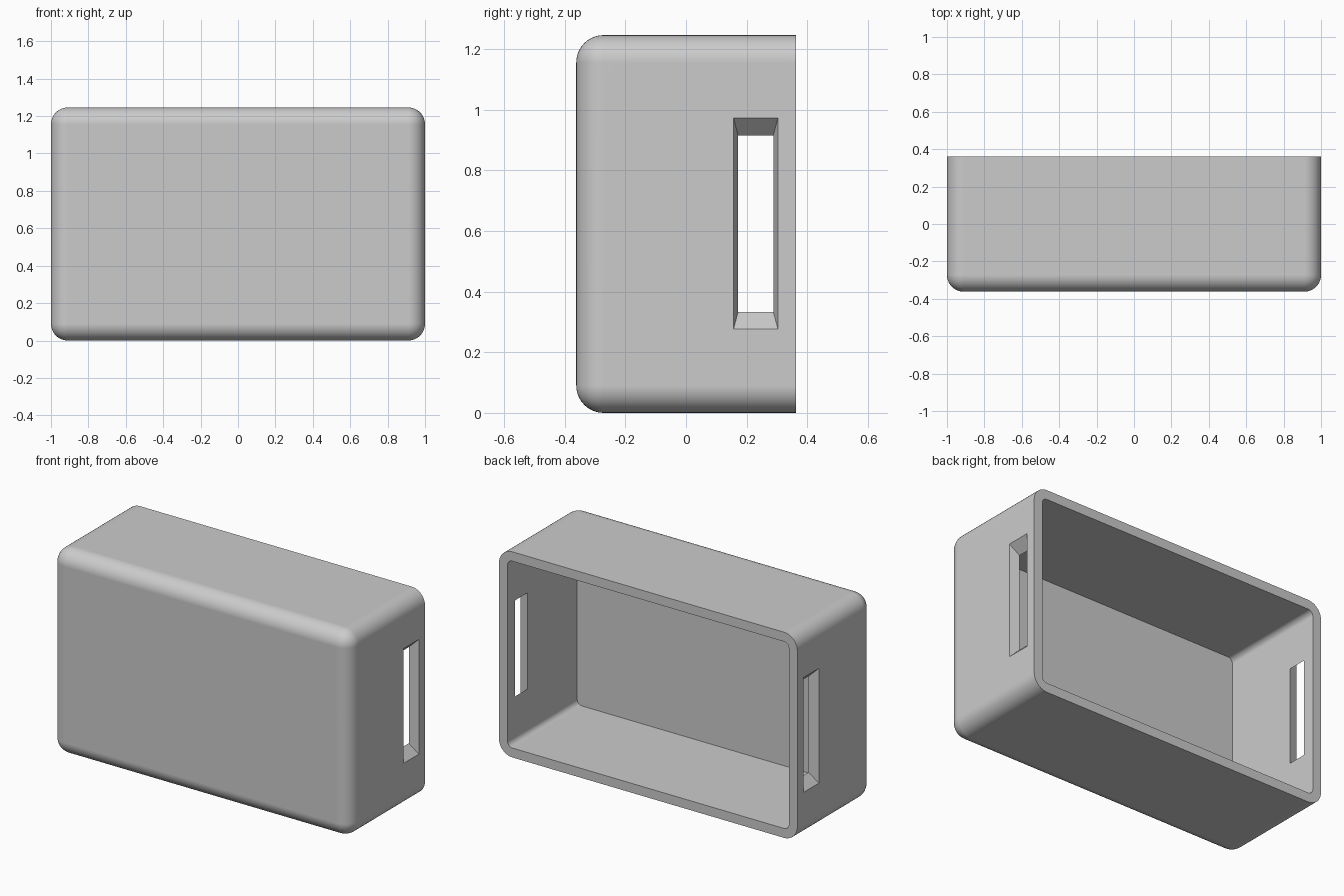
import bpy
import bmesh
from mathutils import Vector

default = bpy.data.objects.get("Cube")
if default:
    bpy.data.objects.remove(default, do_unlink=True)

WIDTH, DEPTH, HEIGHT = 2.0, 0.724, 1.246
WALL, RADIUS = 0.057, 0.09
BACK = DEPTH / 2

grey = bpy.data.materials.new("light_grey")
grey.use_nodes = True
colour = (0.60, 0.60, 0.60, 1)
grey.diffuse_color = colour
grey.node_tree.nodes["Principled BSDF"].inputs["Base Color"].default_value = colour


def box(name, low, high, radius=0, round_edge=None, shape=None):
    """Box between two corners, with chosen edges rounded and optional reshaping."""
    bm = bmesh.new()
    bmesh.ops.create_cube(bm, size=1)
    low, high = Vector(low), Vector(high)
    for v in bm.verts:
        v.co = (low + high) / 2 + v.co * (high - low)
        if shape:
            shape(v)
    if radius:
        edges = [e for e in bm.edges if round_edge(e)]
        bmesh.ops.bevel(bm, geom=edges, offset=radius, segments=10,
                        profile=0.5, affect='EDGES', clamp_overlap=False)
    mesh = bpy.data.meshes.new(name)
    bm.to_mesh(mesh)
    bm.free()
    obj = bpy.data.objects.new(name, mesh)
    bpy.context.collection.objects.link(obj)
    return obj


def not_on_back(e):
    return any(v.co.y < BACK - 0.01 for v in e.verts)


def along_y(e):
    return abs(e.verts[0].co.y - e.verts[1].co.y) > 0.1


# Rounded outer body, square at the open back
case = box("case_shell", (-WIDTH / 2, -BACK, 0), (WIDTH / 2, BACK, HEIGHT),
           RADIUS, not_on_back)
case.data.materials.append(grey)

# Hollow, with rounded corners and a sharp floor edge
cutters = [box("cavity_cutter", (-WIDTH / 2 + WALL, -BACK + WALL, WALL),
               (WIDTH / 2 - WALL, BACK + 0.2, HEIGHT - WALL),
               RADIUS - WALL, along_y)]


# Side slots that narrow towards the inside
SLOT_Y, SLOT_Z = 0.23, 0.6245


def taper(v):
    steps = (abs(v.co.x) - (WIDTH / 2 - WALL)) / WALL
    half_y = 0.058 + 0.015 * steps
    half_z = 0.291 + 0.0565 * steps
    v.co.y = SLOT_Y + (half_y if v.co.y > SLOT_Y else -half_y)
    v.co.z = SLOT_Z + (half_z if v.co.z > SLOT_Z else -half_z)


for side in (-1, 1):
    inner, outer = side * (WIDTH / 2 - 1.5 * WALL), side * (WIDTH / 2 + 0.5 * WALL)
    cutters.append(box("slot_cutter", (min(inner, outer), SLOT_Y - 0.1, 0.2),
                       (max(inner, outer), SLOT_Y + 0.1, 1.0), shape=taper))

bpy.context.view_layer.objects.active = case
case.select_set(True)
for cutter in cutters:
    cutter.hide_render = True
    cut = case.modifiers.new("cut", 'BOOLEAN')
    cut.operation = 'DIFFERENCE'
    cut.solver = 'EXACT'
    cut.object = cutter
    bpy.ops.object.modifier_apply(modifier=cut.name)
    bpy.data.objects.remove(cutter, do_unlink=True)

# Smooth rounding with flat main faces
bpy.ops.object.shade_smooth_by_angle(angle=0.6)
weighted = case.modifiers.new("even_normals", 'WEIGHTED_NORMAL')
weighted.keep_sharp = True
